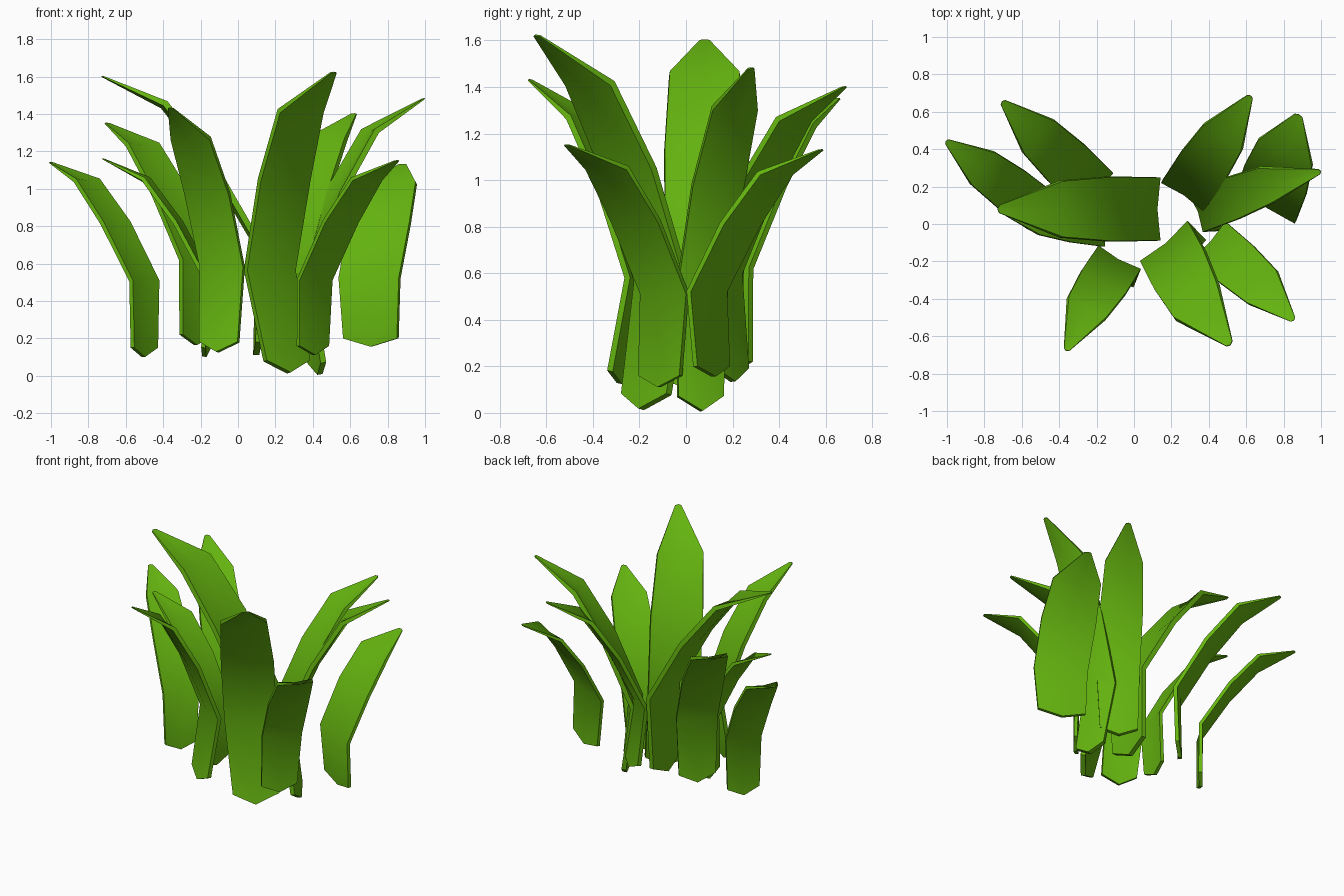
import bpy, bmesh, math
from mathutils import Vector, Matrix

if "Cube" in bpy.data.objects:
    bpy.data.objects.remove(bpy.data.objects["Cube"])

green = bpy.data.materials.new("leaf_green")
green.diffuse_color = (0.13, 0.46, 0.005, 1)
green.use_nodes = True
green.node_tree.nodes["Principled BSDF"].inputs["Base Color"].default_value = green.diffuse_color

# Unit leaf, base to tip length 1:
# (outward, up, half width, keel outward, keel up, share of sideways bow)
PROFILE = [(0.000, 0.000, 0.092, 0.008, -0.042, 0),
           (-0.012, 0.305, 0.103, 0.010, 0.000, 1),
           (0.142, 0.578, 0.105, 0.010, -0.006, 1),
           (0.297, 0.778, 0.092, 0.008, -0.008, 1),
           (0.498, 0.867, 0.013, 0.006, 0.001, 0)]
CHORD = math.atan2(0.498, 0.867)


def leaf(name, base, tip, wide=1.0, turn=0, bow=0):
    """Bend, turn and scale the unit leaf so that it runs from base to tip."""
    base, tip = Vector(base), Vector(tip)
    span = tip - base
    size = span.length
    heading = Vector((span.x, span.y, 0)).normalized()
    side = Vector((-heading.y, heading.x, 0))
    side = Matrix.Rotation(math.radians(turn), 3, 'Z') @ side
    tilt = math.atan2(span.xy.length, span.z) - CHORD
    c, s = math.cos(tilt), math.sin(tilt)

    def place(u, v, w, b):
        return base + side * bow * b + size * (
            heading * (u * c + v * s) + side * w * wide
            + Vector((0, 0, v * c - u * s)))

    bm = bmesh.new()
    rows = []
    for u, v, w, ku, kv, b in PROFILE:
        pts = [(u, v, w, b), (u + ku, v + kv, 0, b), (u, v, -w, b)]
        rows.append([bm.verts.new(place(*p)) for p in pts])
    for a, b in zip(rows, rows[1:]):
        for i in range(2):
            bm.faces.new((a[i], a[i + 1], b[i + 1], b[i]))
    mesh = bpy.data.meshes.new(name)
    bm.to_mesh(mesh)
    bm.free()
    mesh.materials.append(green)
    obj = bpy.data.objects.new(name, mesh)
    bpy.context.collection.objects.link(obj)
    # Blade thickness, thinning out at the tip
    body = obj.vertex_groups.new(name="body")
    body.add(list(range(12)), 1.0, 'REPLACE')
    mod = obj.modifiers.new("thickness", 'SOLIDIFY')
    mod.thickness = 0.02 * size
    mod.offset = 0
    mod.vertex_group = "body"
    mod.thickness_vertex_group = 0.2
    bpy.context.view_layer.objects.active = obj
    obj.select_set(True)
    bpy.ops.object.modifier_apply(modifier=mod.name)
    bpy.ops.object.shade_smooth_by_angle(angle=math.radians(40))
    obj.select_set(False)


# Leaves around the clump: base, tip, relative width, twist in degrees, bow
leaf("leaf_back_left", (-0.22, 0.19, 0.22), (-0.70, 0.65, 1.35))
leaf("leaf_outer_left", (-0.50, 0.07, 0.15), (-1.00, 0.44, 1.14))
leaf("leaf_tall_left", (0.11, 0.08, 0.18), (-0.72, 0.08, 1.60))
leaf("leaf_low_left", (-0.17, 0.00, 0.15), (-0.72, 0.08, 1.16))
leaf("leaf_front_left", (-0.10, -0.27, 0.18), (-0.36, -0.67, 1.43), 0.95, 4, -0.03)
leaf("leaf_tall_front", (0.26, -0.17, 0.08), (0.51, -0.64, 1.62), 1.0, 12, -0.05)
leaf("leaf_front_right", (0.40, -0.11, 0.16), (0.85, -0.51, 1.15), 1.1, 0, 0.02)
leaf("leaf_back_right", (0.29, 0.19, 0.19), (0.62, 0.68, 1.40))
leaf("leaf_wide_right", (0.71, 0.11, 0.20), (0.88, 0.58, 1.13), 1.65, -6)
leaf("leaf_tall_right", (0.42, 0.06, 0.07), (0.99, 0.28, 1.48), 0.72, 0, 0.035)
